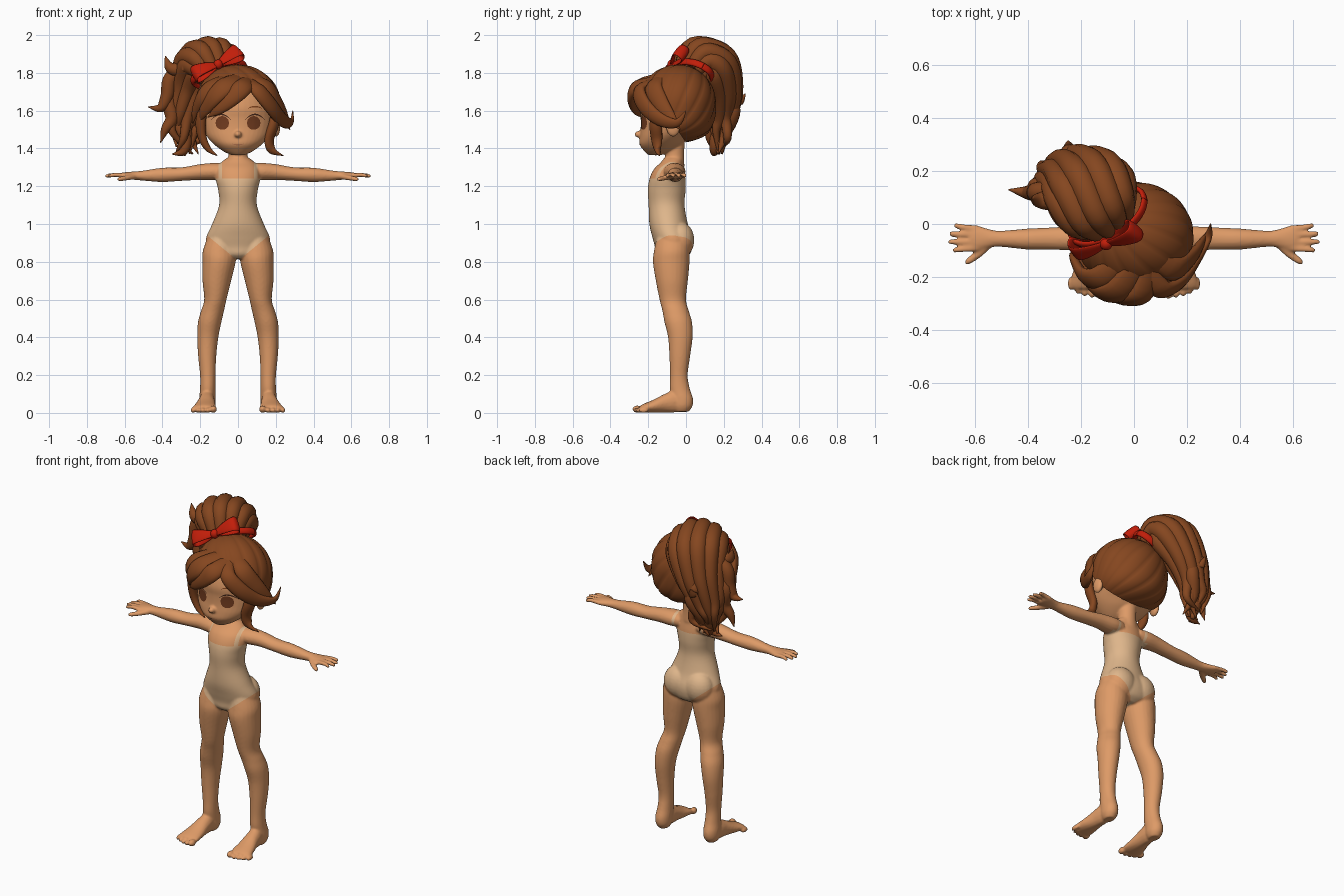
import bpy, bmesh, math, random
from math import sin, cos, pi, sqrt
from mathutils import Vector, Matrix
from mathutils.bvhtree import BVHTree

random.seed(2)
if "Cube" in bpy.data.objects:
    bpy.data.objects.remove(bpy.data.objects["Cube"])


def material(name, rgb):
    m = bpy.data.materials.new(name)
    m.use_nodes = True
    m.diffuse_color = (*rgb, 1)
    m.node_tree.nodes["Principled BSDF"].inputs["Base Color"].default_value = (*rgb, 1)
    return m


SKIN = material("warm skin", (0.73, 0.325, 0.135))
SUIT = material("beige fabric", (0.74, 0.47, 0.26))
HAIR = material("chestnut hair", (0.235, 0.062, 0.014))
RED = material("red ribbon", (0.54, 0.013, 0.003))
IRIS = material("brown iris", (0.17, 0.045, 0.014))
DARK = material("dark lash", (0.06, 0.02, 0.01))
LIP = material("soft lip", (0.52, 0.2, 0.09))
X, Y, Z = Vector((1, 0, 0)), Vector((0, 1, 0)), Vector((0, 0, 1))
FIXED = {"X": (Y, Z), "Y": (X, Z), "Z": (X, Y)}


def smooth_rows(rows, steps):
    """Catmull-Rom through rows of x, y, z, half-width, half-thickness."""
    pts = [rows[0], *rows, rows[-1]]
    out = []
    for p0, p1, p2, p3 in zip(pts, pts[1:], pts[2:], pts[3:]):
        for k in range(steps):
            t = k / steps
            out.append([b + 0.5 * t * (c - a + t * (2*a - 5*b + 4*c - d + t * (3*(b - c) + d - a)))
                        for a, b, c, d in zip(p0, p1, p2, p3)])
    return out + [list(rows[-1])]


def loft(bm, rows, axis=None, ref=Y, centre=None, seg=16, steps=5):
    rows = smooth_rows(rows, steps)
    rings = []
    for i, r in enumerate(rows):
        p = Vector(r[:3])
        if axis:
            u, v = FIXED[axis]
        else:
            t = (Vector(rows[min(i + 1, len(rows) - 1)][:3]) - Vector(rows[max(i - 1, 0)][:3])).normalized()
            u = t.cross(p - centre if centre else ref).normalized()
            v = u.cross(t)
        a, b = max(r[3], 0.001), max(r[4], 0.001)
        rings.append([bm.verts.new(p + u * a * cos(2*pi*k/seg) + v * b * sin(2*pi*k/seg)) for k in range(seg)])
    for r1, r2 in zip(rings, rings[1:]):
        for k in range(seg):
            j = (k + 1) % seg
            bm.faces.new((r1[k], r1[j], r2[j], r2[k]))
    bm.faces.new(rings[0])
    bm.faces.new(rings[-1])


def ball(bm, pos, size):
    bmesh.ops.create_uvsphere(bm, u_segments=24, v_segments=14, radius=1,
                              matrix=Matrix.Translation(pos) @ Matrix.Diagonal((*size, 1)))


def finish(name, bm, *mats):
    bmesh.ops.recalc_face_normals(bm, faces=bm.faces[:])
    for f in bm.faces:
        f.smooth = True
    me = bpy.data.meshes.new(name)
    bm.to_mesh(me)
    bm.free()
    for m in mats:
        me.materials.append(m)
    ob = bpy.data.objects.new(name, me)
    bpy.context.collection.objects.link(ob)
    return ob


# Body: torso, neck, head and nose
bm = bmesh.new()
TORSO = [(.815, -.075, .07, .06), (.84, -.07, .13, .09), (.88, -.065, .165, .1), (.93, -.072, .168, .106),
         (1, -.092, .137, .102), (1.1, -.103, .1, .095), (1.18, -.102, .105, .1), (1.24, -.098, .118, .095),
         (1.29, -.09, .112, .08), (1.325, -.075, .09, .06), (1.35, -.065, .058, .05)]
NECK = [(1.3, -.058, .06, .05), (1.37, -.06, .05, .05), (1.46, -.06, .055, .055)]
HEAD = [(1.365, -.165, .035, .035), (1.385, -.15, .078, .07), (1.42, -.135, .125, .11), (1.46, -.115, .162, .13),
        (1.51, -.08, .187, .16), (1.56, -.062, .197, .178), (1.62, -.06, .195, .184), (1.7, -.055, .17, .165),
        (1.77, -.05, .11, .11), (1.79, -.05, .04, .04)]
for part in (TORSO, NECK, HEAD):
    loft(bm, [(0, y, z, a, b) for z, y, a, b in part], "Z", seg=40)
ball(bm, (0, -.247, 1.475), (.02, .027, .018))

# Body: limbs, hands, feet and ears on both sides
LEG = [(.09, -.07, .93, .07, .085), (.098, -.075, .86, .088, .094), (.1, -.078, .8, .088, .097),
       (.112, -.075, .7, .076, .085), (.12, -.07, .6, .059, .07), (.135, -.055, .54, .061, .07),
       (.15, -.041, .48, .062, .073), (.16, -.03, .4, .056, .065), (.163, -.033, .3, .048, .055),
       (.16, -.038, .2, .041, .047), (.16, -.033, .13, .041, .053), (.162, -.02, .075, .044, .057),
       (.162, -.02, .035, .042, .054), (.162, -.022, .006, .028, .036)]
FOOT = [(.162, .0, .05, .03, .035), (.164, -.06, .06, .04, .058), (.167, -.11, .052, .045, .05),
        (.173, -.17, .036, .056, .035), (.178, -.225, .025, .064, .023), (.178, -.245, .021, .055, .016)]
ARM = [(.06, -.06, 1.28, .05, .04), (.12, -.06, 1.278, .058, .046), (.2, -.055, 1.275, .048, .042),
       (.3, -.055, 1.264, .043, .036), (.4, -.057, 1.26, .04, .038), (.5, -.056, 1.256, .031, .027),
       (.54, -.055, 1.256, .034, .023), (.6, -.054, 1.256, .051, .018), (.625, -.053, 1.256, .047, .013)]
for s in (1, -1):
    def flip(rows):
        return [(s * r[0], *r[1:]) for r in rows]
    loft(bm, flip(LEG), "Z", seg=24)
    loft(bm, flip(FOOT), "Y")
    loft(bm, flip(ARM), "X")
    for k, tip in enumerate((.682, .699, .703, .687)):
        y0, y1 = -.017 - .025 * k, -.006 - .031 * k
        loft(bm, flip([(.59, y0, 1.256, .012, .012), (.65, (y0 + y1) / 2, 1.26, .0115, .012),
                       (tip - .008, y1, 1.255, .01, .01), (tip, y1, 1.254, .005, .005)]), "X", seg=10)
    loft(bm, flip([(.545, -.07, 1.252, .018, .016), (.585, -.11, 1.245, .016, .014),
                   (.625, -.14, 1.238, .013, .012), (.638, -.15, 1.236, .006, .006)]), ref=Z, seg=10)
    for k in range(5):
        r = .022 if k == 0 else .0155
        ball(bm, (s * (.13 + .026 * k + (.004 if k else 0)), -.257 + .004 * k * k / 2, r * .9), (r * .85, .027, r * .9))
    ball(bm, (s * .07, -.03, .915), (.088, .074, .095))
    ball(bm, (s * .203, -.068, 1.51), (.02, .036, .048))
body = finish("body", bm, SKIN, SUIT)

# Blend the body into one skin, then cut and colour the bodysuit
mod = body.modifiers.new("blend", "REMESH")
mod.mode, mod.voxel_size = "VOXEL", .006
mod = body.modifiers.new("soften", "SMOOTH")
mod.factor, mod.iterations = .5, 6
bm = bmesh.new()
bm.from_object(body, bpy.context.evaluated_depsgraph_get())
body.modifiers.clear()
cuts = [((0, 0, 1.24), Z)]
for s in (1, -1):
    cuts += [((s * x, 0, 0), X) for x in (.085, .102, .125)]
    cuts.append(((s * .03, 0, .83), Vector((-s * .82, 0, 1)).normalized()))
for co, no in cuts:
    bmesh.ops.bisect_plane(bm, geom=bm.verts[:] + bm.edges[:] + bm.faces[:], dist=1e-5, plane_co=co, plane_no=no)
for f in bm.faces:
    c = f.calc_center_median()
    x = abs(c.x)
    strap = .085 < x < .102 and 1.24 <= c.z < 1.36
    cloth = c.z < 1.24 and c.z > .83 + .82 * (x - .03) and (x < .125 or c.z < 1.18)
    f.material_index = int(strap or cloth)
    f.smooth = True
skin_tree = BVHTree.FromBMesh(bm)
bm.to_mesh(body.data)
bm.free()


# Painted face details as thin plates that follow the face
def face_plate(name, x0, x1, low, high, mat, lift=.003, nx=16, nz=4):
    bm = bmesh.new()
    grid = []
    for i in range(nx + 1):
        x = x0 + (x1 - x0) * i / nx
        col = []
        for j in range(nz + 1):
            z = low(x) + (high(x) - low(x)) * j / nz
            hit = skin_tree.ray_cast(Vector((x, -1, z)), Y)[0]
            col.append(bm.verts.new((x, (hit.y if hit else -.2) - lift, z)))
        grid.append(col)
    for a, b in zip(grid, grid[1:]):
        for j in range(nz):
            bm.faces.new((a[j], b[j], b[j + 1], a[j + 1]))
    ob = finish(name, bm, mat)
    if ob.data.polygons[nx * nz // 2].normal.y > 0:
        ob.data.flip_normals()


def disc(name, cx, cz, r, mat):
    def half(x):
        return sqrt(max(r * r - (x - cx) ** 2, 0))
    face_plate(name, cx - r, cx + r, lambda x: cz - half(x), lambda x: cz + half(x), mat)


def arc(name, cx, half, z, rise, thick, mat):
    def mid(x):
        return z - rise * ((x - cx) / half) ** 2
    def w(x):
        return thick * max(0, 1 - ((x - cx) / half) ** 2) + .001
    face_plate(name, cx - half, cx + half, lambda x: mid(x) - w(x), lambda x: mid(x) + w(x), mat, .004)


for s, side in ((1, "left"), (-1, "right")):
    disc(side + "_iris", s * .083, 1.535, .036, IRIS)
    arc(side + "_upper_lash", s * .09, .052, 1.58, .028, .003, DARK)
    arc(side + "_eyebrow", s * .09, .036, 1.622, .01, .003, HAIR)
arc("mouth", 0, .03, 1.42, -.004, .003, LIP)

# Hair cap: a lobed shell whose grooves run to the hair tie, full at the nape
bm = bmesh.new()
bmesh.ops.create_uvsphere(bm, u_segments=112, v_segments=40, radius=1)
turn = Vector((-.1, .07, .17)).to_track_quat("Z", "Y")
for v in bm.verts:
    groove = (1 - sqrt(abs(sin(8 * math.atan2(v.co.y, v.co.x))))) * (1 - v.co.z ** 2)
    p = turn @ (v.co * (1 - .03 * groove))
    full = 1 + .35 * min(p.z, 0) ** 2
    v.co = Vector((p.x * full * .226, p.y * full * .205 - .045, p.z * .207 + 1.637))
bmesh.ops.bisect_plane(bm, geom=bm.verts[:] + bm.edges[:] + bm.faces[:], plane_co=(0, -.02, 1.46),
                       plane_no=Vector((0, -.22, -.15)), clear_outer=True)
finish("hair_cap", bm, HAIR)

SKULL = Vector((0, -.05, 1.62))


def strand(bm, pts, width, thick, **kw):
    rows = []
    for k, p in enumerate(pts):
        t = k / (len(pts) - 1)
        f = min(1, .6 + 1.5 * t) * (1 - t ** 3)
        rows.append((*p, width * f + .002, thick * f + .002))
    loft(bm, rows, seg=14, **kw)


# Fringe and side locks, rooted under the cap
FRINGE = [
    (.05, [(.06, -.14, 1.765), (.03, -.262, 1.728), (-.03, -.285, 1.67), (-.1, -.268, 1.61), (-.16, -.235, 1.565)]),
    (.055, [(.03, -.12, 1.785), (-.05, -.243, 1.742), (-.12, -.262, 1.68), (-.18, -.21, 1.6), (-.205, -.17, 1.54)]),
    (.05, [(-.03, -.11, 1.785), (-.12, -.2, 1.74), (-.185, -.2, 1.68), (-.225, -.14, 1.6), (-.24, -.11, 1.53)]),
    (.03, [(-.165, -.19, 1.66), (-.195, -.165, 1.56), (-.192, -.15, 1.47), (-.16, -.15, 1.4), (-.11, -.16, 1.362)]),
    (.045, [(.05, -.14, 1.765), (.1, -.245, 1.715), (.17, -.222, 1.63), (.23, -.14, 1.555), (.28, -.05, 1.535), (.29, 0, 1.6)]),
    (.05, [(.06, -.1, 1.785), (.15, -.17, 1.73), (.21, -.135, 1.64), (.25, -.08, 1.56), (.275, -.03, 1.5)]),
    (.036, [(.06, -.16, 1.76), (.12, -.242, 1.685), (.17, -.215, 1.61), (.205, -.17, 1.54)]),
    (.034, [(.2, -.15, 1.63), (.19, -.16, 1.53), (.165, -.155, 1.45), (.18, -.15, 1.39), (.24, -.14, 1.362)]),
]
bm = bmesh.new()
for width, pts in FRINGE:
    strand(bm, pts, width, .024, centre=SKULL)
finish("fringe", bm, HAIR)

# Ponytail: lobes wrapped round a curved spine
SPINE = [(-.1, .02, 1.8, .09), (-.135, .065, 1.858, .13), (-.17, .13, 1.835, .142), (-.225, .18, 1.715, .115),
         (-.275, .185, 1.58, .085), (-.29, .175, 1.46, .055), (-.28, .17, 1.37, .014)]
SIDE = Vector((.9, .35, 0)).normalized()
bm = bmesh.new()
loft(bm, [(x, y, z, r * .75, r * .75) for x, y, z, r in SPINE], ref=SIDE)
LOBES = 11
for k in range(LOBES):
    ang, rows = 2 * pi * k / LOBES, []
    for i, (x, y, z, r) in enumerate(SPINE):
        t = (Vector(SPINE[min(i + 1, 6)][:3]) - Vector(SPINE[max(i - 1, 0)][:3])).normalized()
        u = t.cross(SIDE).normalized()
        p = Vector((x, y, z)) + u.cross(t) * cos(ang) * r * .9 + u * sin(ang) * r * .68
        if i > 4:
            p += Vector((random.uniform(-.05, .05), random.uniform(-.03, .03), random.uniform(-.01, .06)))
        rows.append((*p, r * .37, r * .37))
    loft(bm, rows, ref=SIDE, seg=12)
finish("ponytail", bm, HAIR)

# Loose curls along the tail
CURLS = [
    [(-.22, .12, 1.85), (-.35, .12, 1.78), (-.375, .12, 1.68), (-.41, .12, 1.615), (-.475, .13, 1.62)],
    [(-.25, .15, 1.77), (-.36, .14, 1.67), (-.35, .13, 1.56), (-.385, .12, 1.5), (-.41, .12, 1.43)],
    [(-.25, .18, 1.7), (-.33, .17, 1.56), (-.28, .16, 1.46), (-.29, .15, 1.385), (-.35, .15, 1.37)],
    [(-.23, .22, 1.7), (-.21, .25, 1.6), (-.25, .21, 1.48), (-.21, .17, 1.37)],
    [(-.2, .18, 1.78), (-.24, .25, 1.7), (-.245, .28, 1.65), (-.25, .315, 1.69)],
    [(-.2, .09, 1.86), (-.3, .09, 1.82), (-.36, .09, 1.83), (-.385, .1, 1.89)],
]
bm = bmesh.new()
for pts in CURLS:
    strand(bm, pts, .038, .038, ref=Vector((.3, 1, .1)))
finish("ponytail_curls", bm, HAIR)

# Ribbon: band round the tie, two bow loops and a knot
bm = bmesh.new()
c, e1, e2 = Vector((-.1, .03, 1.795)), Vector((.14, .06, .04)), Vector((0, .09, -.05))
band = [c + e1 * cos(k * pi / 8) + e2 * sin(k * pi / 8) for k in range(17)]
loft(bm, [(*p, .01, .02) for p in band], ref=e1.cross(e2), seg=10)
finish("ribbon_band", bm, RED)

bm = bmesh.new()
knot, out = Vector((-.105, -.075, 1.845)), Vector((0, -.8, .6))
for d in (Vector((.11, .055, .066)), Vector((-.125, -.02, -.055))):
    w = d.cross(out).normalized()
    path = [(0, 0, .015), (.5, .022, .032), (.92, .026, .042), (1.03, 0, .044),
            (.92, -.026, .042), (.5, -.022, .032), (0, 0, .015)]
    loft(bm, [(*(knot + d * f + out * h), .006, b) for f, h, b in path], ref=w, seg=12)
ball(bm, knot, (.024, .024, .026))
finish("ribbon_bow", bm, RED)
